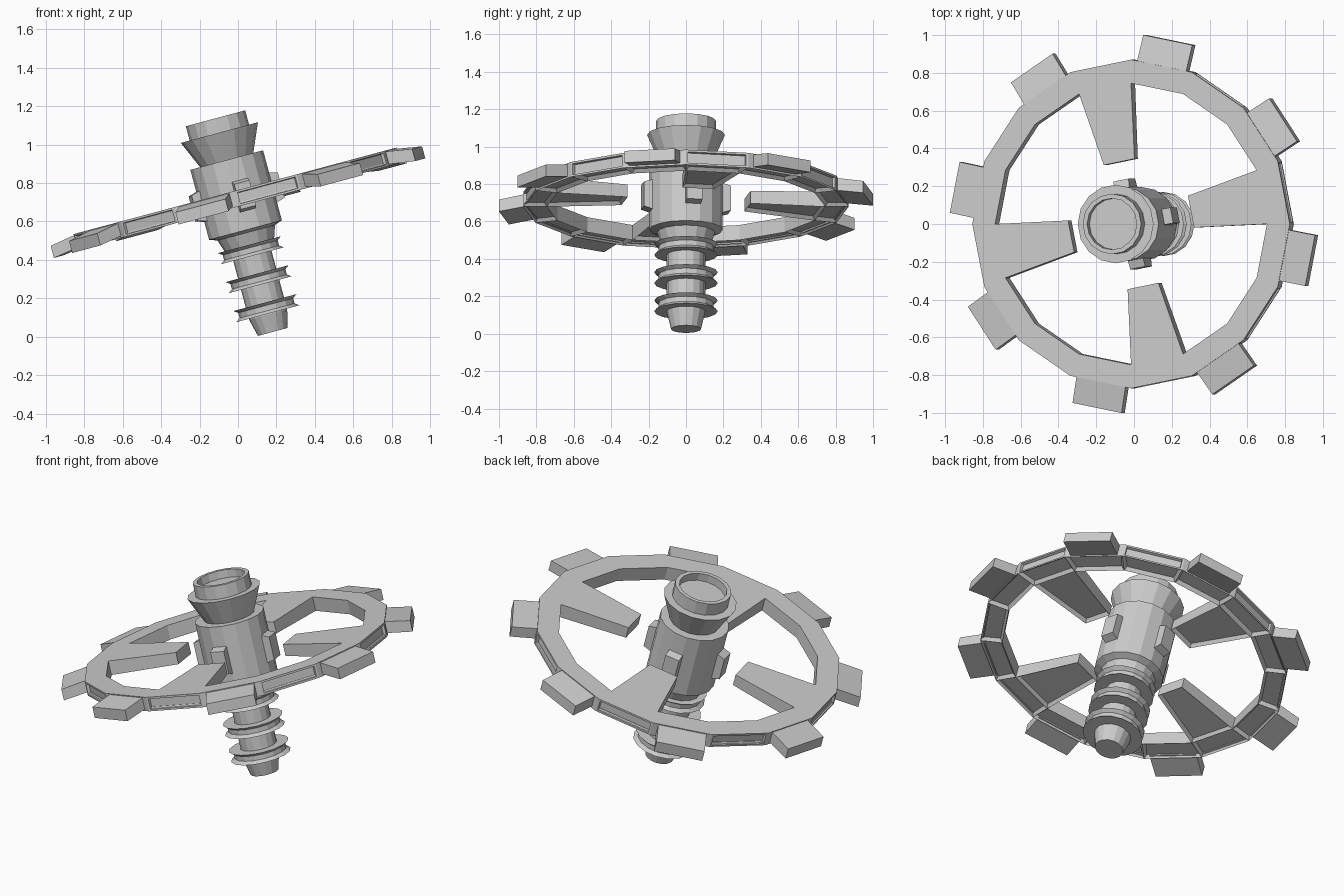
import bpy, bmesh
from math import sin, cos, pi, radians
from mathutils import Matrix, Vector

if "Cube" in bpy.data.objects:
    bpy.data.objects.remove(bpy.data.objects["Cube"])

# Everything is modelled around the ring centre, then tilted 15 degrees
TILT = Matrix.Translation((0, 0, 0.70)) @ Matrix.Rotation(radians(-15), 4, 'Y')
N = 16
STEP = 2 * pi / N
BASE = -0.695          # axis height of the lower tip relative to the ring


def finish(name, bm):
    bmesh.ops.recalc_face_normals(bm, faces=bm.faces)
    me = bpy.data.meshes.new(name)
    bm.to_mesh(me)
    bm.free()
    ob = bpy.data.objects.new(name, me)
    bpy.context.collection.objects.link(ob)
    ob.matrix_world = TILT
    return ob


def lathe(profile, closed=False):
    """Spin (radius, height) points into a faceted solid."""
    bm = bmesh.new()
    rings = [[bm.verts.new((r * cos(i * STEP), r * sin(i * STEP), z))
              for i in range(N)] for r, z in profile]
    pairs = list(zip(rings, rings[1:] + rings[:1]))
    for a, b in (pairs if closed else pairs[:-1]):
        for i in range(N):
            j = (i + 1) % N
            bm.faces.new((a[i], a[j], b[j], b[i]))
    if not closed:
        bm.faces.new(rings[0])
        bm.faces.new(rings[-1])
    bmesh.ops.recalc_face_normals(bm, faces=bm.faces)
    return bm


def turned(name, profile):
    return finish(name, lathe([(r, t + BASE) for r, t in profile]))


def radial_block(name, angle, root, tip):
    """Block pointing outward; root/tip = (radius, half width, z low, z high)."""
    bm = bmesh.new()
    rot = Matrix.Rotation(angle, 4, 'Z')
    q = [[bm.verts.new(rot @ Vector(p)) for p in
          ((r, -h, lo), (r, h, lo), (r, h, hi), (r, -h, hi))]
         for r, h, lo, hi in (root, tip)]
    bm.faces.new(q[0])
    bm.faces.new(q[1])
    for i in range(4):
        j = (i + 1) % 4
        bm.faces.new((q[0][i], q[0][j], q[1][j], q[1][i]))
    return finish(name, bm)


# Ring with four spokes drawn inward from its inner facets
LOW, HIGH = -0.022, 0.061
bm = lathe([(0.87, LOW), (0.87, HIGH), (0.745, HIGH), (0.745, LOW)], closed=True)


def facet(f):
    c = f.calc_center_median()
    a = (Vector((1, 0)).angle_signed(c.xy) * -1) % (2 * pi)
    return int(a / STEP) % N


def outward(f):
    return f.normal.xy.dot(f.calc_center_median().xy.normalized())


inner = [f for f in bm.faces if outward(f) < -0.9 and facet(f) % 4 == 0]
for f in bmesh.ops.extrude_discrete_faces(bm, faces=inner)['faces']:
    a = (facet(f) + 0.5) * STEP
    radial, side = Vector((cos(a), sin(a))), Vector((-sin(a), cos(a)))
    for v in f.verts:
        v.co.xy = radial * 0.335 + side * (v.co.xy.dot(side) * 0.59)
        if v.co.z < 0:
            v.co.z = -0.008
bm.normal_update()

# Recessed panels on the underside and on the outer facets between teeth
under = [f for f in bm.faces if f.normal.z < -0.9]
outer = [f for f in bm.faces if outward(f) > 0.9 and facet(f) % 2 == 0
         and f.calc_center_median().xy.length > 0.8]
bmesh.ops.inset_individual(bm, faces=under, thickness=0.02, depth=-0.02)
bmesh.ops.inset_individual(bm, faces=outer, thickness=0.016, depth=0)
bmesh.ops.inset_individual(bm, faces=outer, thickness=0.004, depth=-0.016)
finish("spoked_ring", bm)

# Drooping teeth around the rim
for k in range(8):
    radial_block(f"rim_tooth_{k + 1}", (2 * k + 1.5) * STEP,
                 (0.84, 0.137, -0.01, 0.058), (0.993, 0.137, -0.032, 0.033))

# Central hub with four lugs
turned("hub_body", [(0.13, 0.455), (0.155, 0.53), (0.196, 0.545), (0.196, 0.922)])
for k in range(4):
    radial_block(f"hub_lug_{k + 1}", (4 * k + 0.5) * STEP,
                 (0.17, 0.042, -0.06, 0.115), (0.237, 0.042, -0.04, 0.095))

# Flared collar and open cup at the top
turned("top_collar", [(0.138, 0.91), (0.208, 1.07), (0.16, 1.07)])
turned("top_cup", [(0.16, 1.06), (0.16, 1.147), (0.136, 1.147), (0.136, 1.10)])

# Lower stem with tapered tip and three grooved discs
turned("lower_stem", [(0.08, -0.004), (0.103, 0.09), (0.103, 0.48)])
for k in range(3):
    t = 0.094 + 0.156 * k
    turned(f"grooved_disc_{k + 1}",
           [(0.10, t), (0.17, t), (0.148, t + 0.016), (0.148, t + 0.044),
            (0.17, t + 0.06), (0.10, t + 0.06)])
